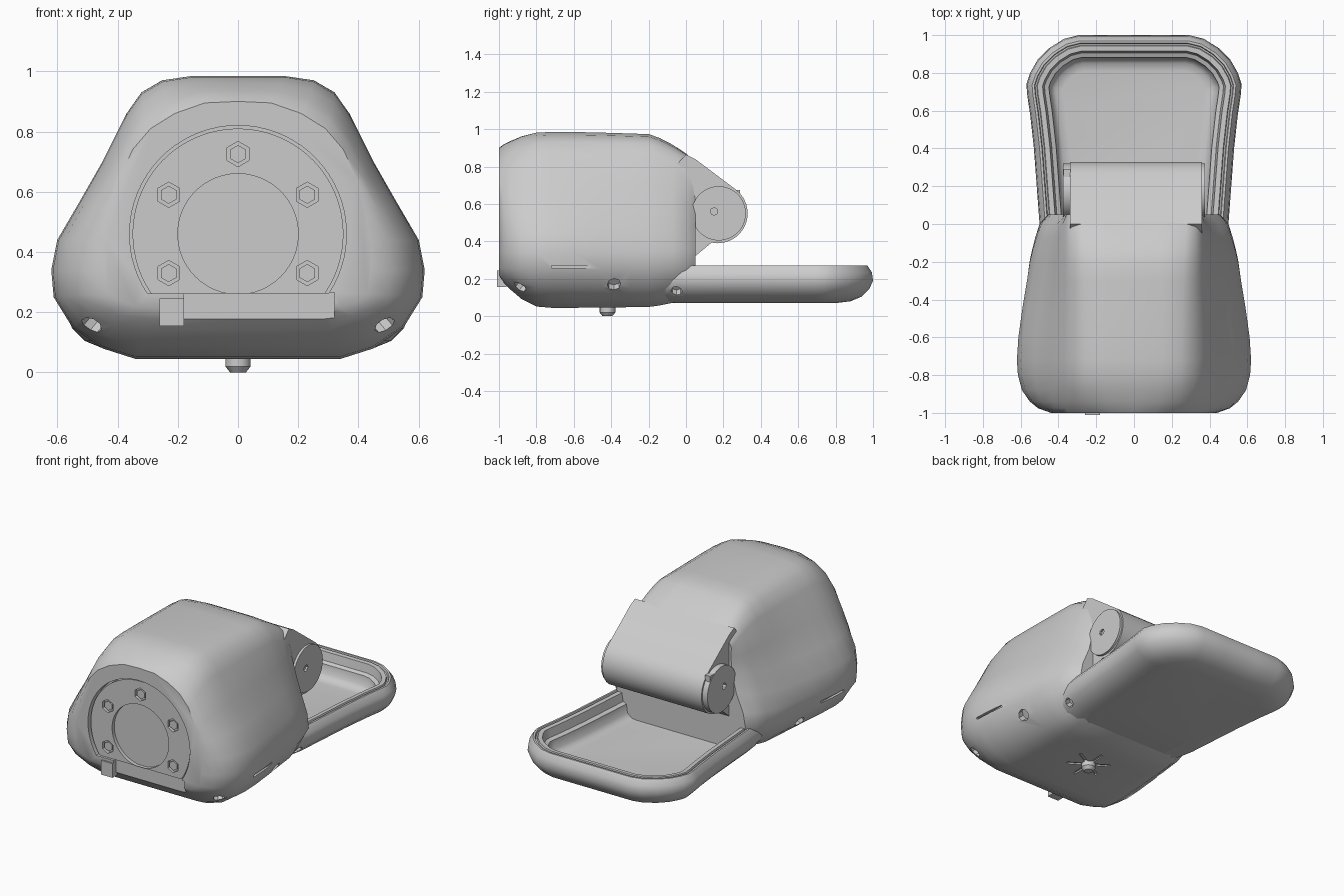
import bpy, bmesh, math
from mathutils import Vector, Matrix

if "Cube" in bpy.data.objects:
    bpy.data.objects.remove(bpy.data.objects["Cube"])


def finish(name, bm, angle=35):
    bmesh.ops.recalc_face_normals(bm, faces=bm.faces)
    me = bpy.data.meshes.new(name)
    bm.to_mesh(me)
    bm.free()
    ob = bpy.data.objects.new(name, me)
    bpy.context.collection.objects.link(ob)
    smooth(ob, angle)
    return ob


def smooth(ob, angle=35):
    bpy.ops.object.select_all(action='DESELECT')
    ob.select_set(True)
    bpy.context.view_layer.objects.active = ob
    bpy.ops.object.shade_smooth_by_angle(angle=math.radians(angle))


def loft(name, rings, angle=35):
    bm = bmesh.new()
    loops = [[bm.verts.new(p) for p in r] for r in rings]
    n = len(loops[0])
    for a, b in zip(loops, loops[1:]):
        for i in range(n):
            j = (i + 1) % n
            bm.faces.new((a[i], a[j], b[j], b[i]))
    bm.faces.new(loops[0])
    bm.faces.new(loops[-1])
    return finish(name, bm, angle)


def cylinder(name, centre, axis, r, depth, sides=48, r2=None):
    bm = bmesh.new()
    rot = Vector(axis).to_track_quat('Z', 'Y').to_matrix().to_4x4()
    bmesh.ops.create_cone(bm, cap_ends=True, segments=sides, radius1=r,
                          radius2=r if r2 is None else r2, depth=depth,
                          matrix=Matrix.Translation(centre) @ rot)
    return finish(name, bm)


def box(name, centre, size, spin=0):
    bm = bmesh.new()
    bmesh.ops.create_cube(bm, size=1, matrix=Matrix.Translation(centre)
                          @ Matrix.Rotation(spin, 4, 'Z') @ Matrix.Diagonal((*size, 1)))
    return finish(name, bm)


def cut(ob, cutter):
    m = ob.modifiers.new("cut", 'BOOLEAN')
    m.operation, m.solver, m.object = 'DIFFERENCE', 'EXACT', cutter
    bpy.context.view_layer.objects.active = ob
    bpy.ops.object.modifier_apply(modifier=m.name)
    bpy.data.objects.remove(cutter)


# Housing: half cross-sections at the front, the widest point and the back
FRONT = [(0, .9), (.11, .895), (.21, .86), (.29, .81), (.35, .74), (.40, .63), (.425, .54),
         (.44, .44), (.44, .34), (.43, .26), (.39, .235), (.34, .22), (.25, .215), (0, .215)]
MID = [(0, .985), (.15, .985), (.25, .97), (.32, .93), (.37, .86), (.45, .70), (.53, .56),
       (.60, .44), (.62, .34), (.612, .25), (.55, .15), (.45, .08), (.34, .045), (0, .045)]
BACK = [(0, .87), (.15, .87), (.28, .865), (.33, .84), (.36, .79), (.38, .70), (.41, .59),
        (.45, .47), (.49, .36), (.50, .27), (.46, .2), (.40, .13), (.33, .09), (0, .09)]


def section(y, a, b, tx, tz):
    half = [(p[0] + (q[0] - p[0]) * tx, p[1] + (q[1] - p[1]) * tz) for p, q in zip(a, b)]
    return [(x, y, z) for x, z in half] + [(-x, y, z) for x, z in half[-2:0:-1]]


stations = [(-1, FRONT, MID, 0, 0), (-.975, FRONT, MID, .38, .22), (-.94, FRONT, MID, .62, .42),
            (-.88, FRONT, MID, .85, .72), (-.8, FRONT, MID, .97, .96), (-.72, MID, BACK, 0, 0),
            (-.6, MID, BACK, .06, 0), (-.45, MID, BACK, .22, .03), (-.3, MID, BACK, .41, .07),
            (-.2, MID, BACK, .53, .1), (-.14, MID, BACK, .64, .28), (-.07, MID, BACK, .8, .6),
            (0, MID, BACK, 1, 1), (.05, MID, BACK, 1.4, 1.4)]
housing = loft("housing", [section(*s) for s in stations], 40)

# Tray: outline inset ring by ring, from underside over the rim to the floor
half = [(.465, -.25), (.48, -.1), (.50, 0), (.515, .2), (.53, .4), (.55, .58), (.565, .68), (.57, .74),
        (.55, .80), (.51, .87), (.45, .93), (.37, .98), (.29, 1.0), (.12, 1.0)]
outline = [Vector(p) for p in half] + [Vector((-x, y)) for x, y in half[::-1]]


def inset(d, z):
    pts, n = [], len(outline)
    for i, p in enumerate(outline):
        u = (p - outline[i - 1]).normalized()
        v = (outline[(i + 1) % n] - p).normalized()
        na, nb = Vector((-u.y, u.x)), Vector((-v.y, v.x))
        q = p + (na + nb) * d / (1 + na.dot(nb))
        pts.append((q.x, q.y, z))
    return pts


tray = loft("tray", [inset(d, z) for d, z in (
    (.20, .07), (.12, .08), (.06, .105), (.02, .145), (0, .19), (.006, .235), (.03, .27),
    (.042, .27), (.046, .258), (.054, .258), (.058, .27), (.085, .268), (.095, .215),
    (.118, .205), (.125, .15), (.15, .125), (.19, .12))], 40)

# Nose that carries the hinge
profile = [(-.06, .80), (0, .865), (.05, .84)]
profile += [(.17 + .16 * math.cos(math.radians(a)), .55 + .16 * math.sin(math.radians(a)))
            for a in range(54, -111, -12)]
profile += [(0, .28), (-.06, .28)]
nose = loft("hinge_nose", [[(x, y, z) for y, z in profile] for x in (-.34, .36)])

# Hinge caps with a pin hole
for s in (-1, 1):
    cap = cylinder("hinge_cap", (s * .35, .175, .55), (1, 0, 0), .145, .05)
    cut(cap, cylinder("pin_cutter", (s * .38, .15, .56), (1, 0, 0), .02, .06, 8))
box("hinge_tab", (-.355, .26, .60), (.035, .06, .15))

# Front recess, clipped above the lower lip
bm = bmesh.new()


def clipped_disc(name, r, y0, y1, floor):
    a = math.asin((floor - .46) / r)
    angs = [a + (math.pi - 2 * a) * i / 48 for i in range(49)]
    return loft(name, [[(r * math.cos(t), y, .46 + r * math.sin(t)) for t in angs]
                       for y in (y0, y1)])


bm.free()
cut(housing, clipped_disc("recess_cutter", .36, -1.1, -.95, .262))
plate = clipped_disc("front_plate", .35, -.985, -.94, .262)
cut(plate, clipped_disc("port_cutter", .2, -1.1, -.962, .2625))
for x, z in ((0, .725), (.23, .59), (-.23, .59), (.23, .33), (-.23, .33)):
    cut(plate, cylinder("bolt_cutter", (x, -1, z), (0, 1, 0), .042, .07, 6))
    cylinder("bolt", (x, -.97, z), (0, 1, 0), .03, .02, 6)

# Slot below the plate, with a small latch
cut(housing, box("lip_cutter", (.07, -1, .22), (.50, .05, .09)))
box("latch", (-.22, -.985, .2), (.08, .05, .09))

# Side screw holes and thin side slots
for s in (-1, 1):
    for c, d in (((.48, -.88, .165), (.5, -.5, -.6)), ((.55, -.385, .155), (.75, 0, -.65))):
        cut(housing, cylinder("hole_cutter", (s * c[0], c[1], c[2]),
                              (s * d[0], d[1], d[2]), .036, .12, 8))
    for target in (housing, tray):
        cut(target, cylinder("hole_cutter", (s * .465, -.05, .13), (s * .75, 0, -.65), .03, .1, 8))
    cut(housing, box("slot_cutter", (s * .62, -.615, .265), (.06, .21, .014)))

# Star-shaped slots in the base around the foot
for i in range(3):
    cut(housing, box("star_cutter", (0, -.42, .045), (.26, .018, .02), i * math.pi / 3 + .5))
for ob in (housing, tray, plate):
    smooth(ob, 40)

# Foot
cylinder("foot", (0, -.42, .04), (0, 0, 1), .042, .04, 16)
cylinder("foot_tip", (0, -.42, .01), (0, 0, 1), .026, .02, 16, .042)
